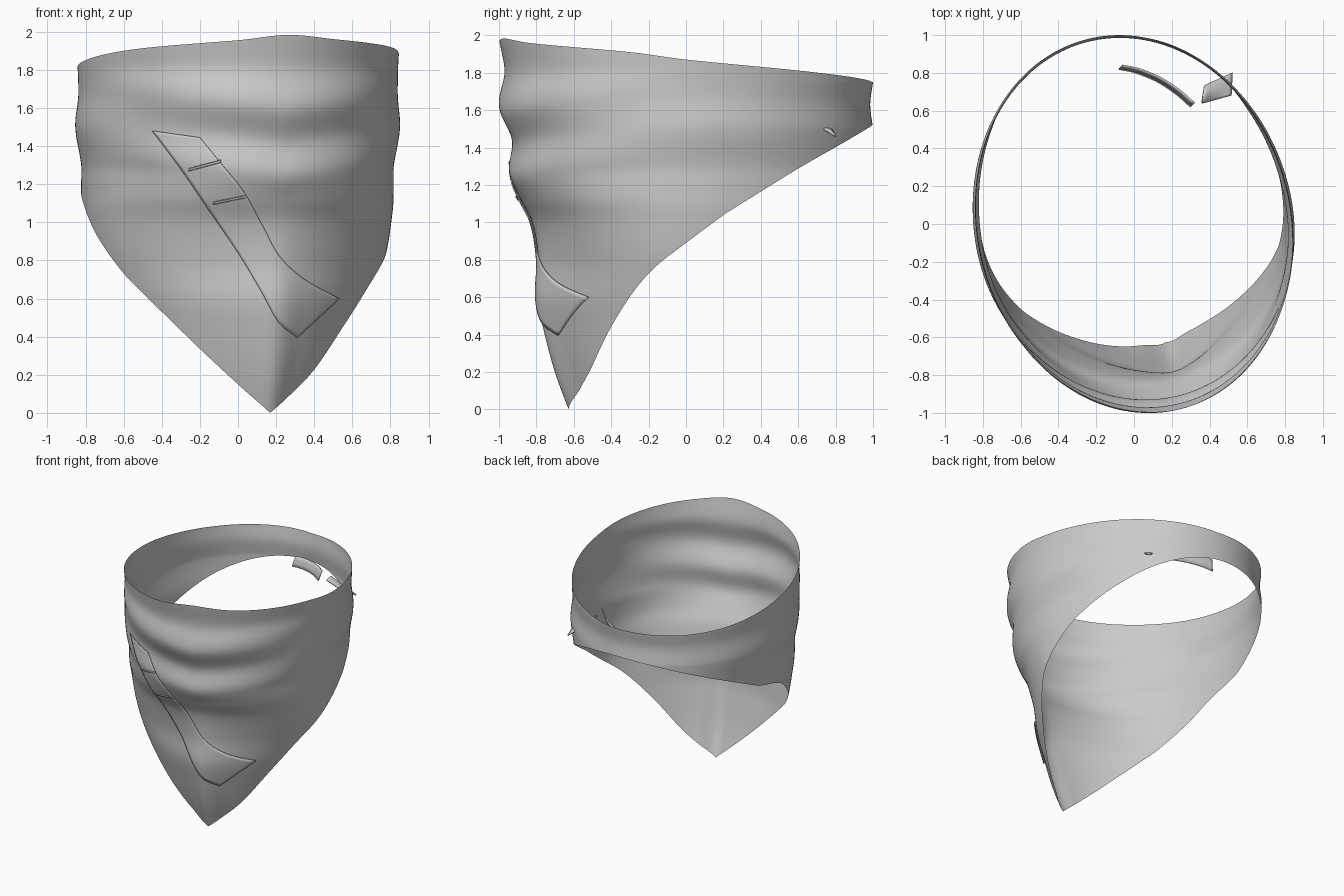
import bpy, bmesh
from math import sin, cos, sqrt, radians, pi
from mathutils import Vector

if "Cube" in bpy.data.objects:
    bpy.data.objects.remove(bpy.data.objects["Cube"])


def curve(pts, x):
    """Smooth interpolation through (position, value) pairs in rising order."""
    if x <= pts[0][0]:
        return pts[0][1]
    if x >= pts[-1][0]:
        return pts[-1][1]
    i = next(k for k in range(len(pts) - 1) if x <= pts[k + 1][0])

    def slope(k):
        a, b = pts[max(k - 1, 0)], pts[min(k + 1, len(pts) - 1)]
        return (b[1] - a[1]) / (b[0] - a[0])
    (x0, y0), (x1, y1) = pts[i], pts[i + 1]
    h = x1 - x0
    t = (x - x0) / h
    return ((2*t**3 - 3*t*t + 1) * y0 + (t**3 - 2*t*t + t) * h * slope(i)
            + (3*t*t - 2*t**3) * y1 + (t**3 - t*t) * h * slope(i + 1))


def ramp(a, b, x):
    t = min(1, max(0, (x - a) / (b - a)))
    return t * t * (3 - 2 * t)


# Fold profiles (height, radius factor) at the front, sides and back
FRONT = [(0, .65), (.2, .725), (.4, .785), (.6, .83), (.8, .82), (1, .835), (1.13, .89),
         (1.25, .945), (1.42, .93), (1.6, 1), (1.8, .97), (1.98, 1)]
SIDE = [(0, .62), (.45, .77), (.8, .91), (1.05, .96), (1.2, .965), (1.3, .965),
        (1.5, 1.005), (1.68, .985), (1.9, .995)]
BACK = [(1.5, 1), (1.63, .985), (1.75, 1)]
# Hem and rim heights by angle from the front (right side positive)
HEM_R = [(15, 0), (37, .21), (55, .46), (74, .72), (90, .89), (105, 1.045)]
HEM_L = [(-105, 1.18), (-85, 1.09), (-70, .93), (-53, .73), (-35, .53), (-17, .33),
         (0, .15), (15, 0)]
RIM = [(-180, 1.75), (-135, 1.76), (-90, 1.825), (-40, 1.905), (0, 1.955), (15, 1.983),
       (31, 1.96), (70, 1.91), (90, 1.87), (135, 1.81), (180, 1.75)]
RIDGE = 15


def radius(deg, z):
    a = radians(deg)
    u, v, s = sin(a), -cos(a), .09
    plan = 1 / sqrt(((u / .85 + v * sin(s)) / cos(s))**2 + v * v)
    w = cos(a - radians(10))
    d = abs(deg - RIDGE)
    # folds dip to a V at the front ridge
    zf = z - .1 * min(1, d / 55) * ramp(1.1, 1.3, z) * (1 - ramp(1.65, 1.9, z))
    end = curve(FRONT, zf) if w > 0 else curve(BACK, z)
    f = end * w * w + curve(SIDE, z) * (1 - w * w)
    # soft ridge running up from the point
    e = sqrt(d * d + 36) - 2
    if e < 65:
        f -= .065 * sin(pi * (e / 65)**.7) * (1 - ramp(.6, 1.2, z))
    f += .02 * (1 - ramp(0, 12, d)) * (1 - ramp(.1, .9, z))
    return plan * f


def on_cloth(deg, z, lift=0):
    r = radius(deg, z) + lift
    return Vector((r * sin(radians(deg)), -r * cos(radians(deg)), z))


def hem(deg):
    if abs(deg) > 105:      # straight rise towards the back
        start = 105 if deg > 0 else -105
        z0, y0 = (1.045, 1.18)[deg < 0], on_cloth(start, 1.5).y
        return z0 + (on_cloth(deg, 1.5).y - y0) * (1.52 - z0) / (1 - y0)
    return curve(HEM_L if deg < RIDGE else HEM_R, deg)


def at_front(x, z, lift):
    """Point on the front of the cloth that is seen at x, z."""
    lo, hi = -85, 85
    for _ in range(30):
        mid = (lo + hi) / 2
        if on_cloth(mid, z, lift).x < x:
            lo = mid
        else:
            hi = mid
    return on_cloth(lo, z, lift)


def sheet(name, rows, thick=0, closed=False):
    """Grid surface from rows of points."""
    bm = bmesh.new()
    vs = [[bm.verts.new(p) for p in row] for row in rows]
    n = len(rows[0])
    for a, b in zip(vs, vs[1:]):
        for j in range(n if closed else n - 1):
            k = (j + 1) % n
            bm.faces.new((a[j], b[j], b[k], a[k]))
    bmesh.ops.recalc_face_normals(bm, faces=bm.faces)
    me = bpy.data.meshes.new(name)
    bm.to_mesh(me)
    bm.free()
    ob = bpy.data.objects.new(name, me)
    bpy.context.collection.objects.link(ob)
    if thick:
        m = ob.modifiers.new("thickness", 'SOLIDIFY')
        m.thickness = thick
        m.offset = 0
    bpy.ops.object.select_all(action='DESELECT')
    bpy.context.view_layer.objects.active = ob
    ob.select_set(True)
    bpy.ops.object.shade_smooth_by_angle(angle=radians(40))
    return ob


# Neck cloth: folded band with a pointed front
columns = [-180 + 1.5 * i for i in range(240)]
rows = []
for j in range(91):
    t = j / 90
    rows.append([on_cloth(d, curve(RIM, d) * (1 - t) + hem(d) * t) for d in columns])
sheet("neck_cloth", rows, closed=True)

# Front strip: left and right edges seen from the front, laid on the cloth
LEFT = [(-.45, 1.48), (-.3, 1.28), (-.15, 1.06), (0, .84), (.12, .64), (.21, .48), (.31, .395)]
RIGHT = [(-.2, 1.445), (-.09, 1.31), (.03, 1.16), (.12, 1.0), (.22, .82), (.35, .70), (.53, .6)]


def edge(pts, t):
    return Vector([curve([(i, p[c]) for i, p in enumerate(pts)], t) for c in (0, 1)])


rows = []
for i in range(61):
    l, r = edge(LEFT, i / 10), edge(RIGHT, i / 10)
    rows.append([at_front(*l.lerp(r, k / 12), .011) for k in range(13)])
sheet("front_strip", rows, .006)

# Two raised pleats across the strip
for a, b in (((-.26, 1.275), (-.09, 1.32)), ((-.13, 1.1), (.04, 1.135))):
    rows = []
    for dz, lift in ((-.007, .012), (-.004, .02), (.004, .02), (.007, .012)):
        rows.append([at_front(a[0] + (b[0] - a[0]) * k / 10,
                              a[1] + (b[1] - a[1]) * k / 10 + dz, lift) for k in range(11)])
    sheet("strip_pleat", rows, .003)

# Inner tie: curved strap end inside the back
TIE = [(-.07, .83), (.02, .81), (.13, .765), (.23, .70), (.31, .63)]
rows = []
for k in range(21):
    x, y = edge(TIE, k / 5)
    z = 1.57 + .06 * k / 20
    rows.append([Vector((x + .01 * s, y + .01 * s, z + .042 * s)) for s in (-1, -.3, .3, 1)])
sheet("inner_tie", rows, .008)

# Tie flap: small curved end poking through the back band
c = [Vector(p) for p in ((.36, .64, 1.60), (.515, .68, 1.52), (.37, .73, 1.57), (.52, .8, 1.46))]
rows = []
for i in range(9):
    s = i / 8
    rows.append([c[0].lerp(c[1], k / 8).lerp(c[2].lerp(c[3], k / 8), s)
                 + Vector((0, 0, .03 * sin(pi * s) * (1 - k / 10))) for k in range(9)])
sheet("tie_flap", rows, .01)
